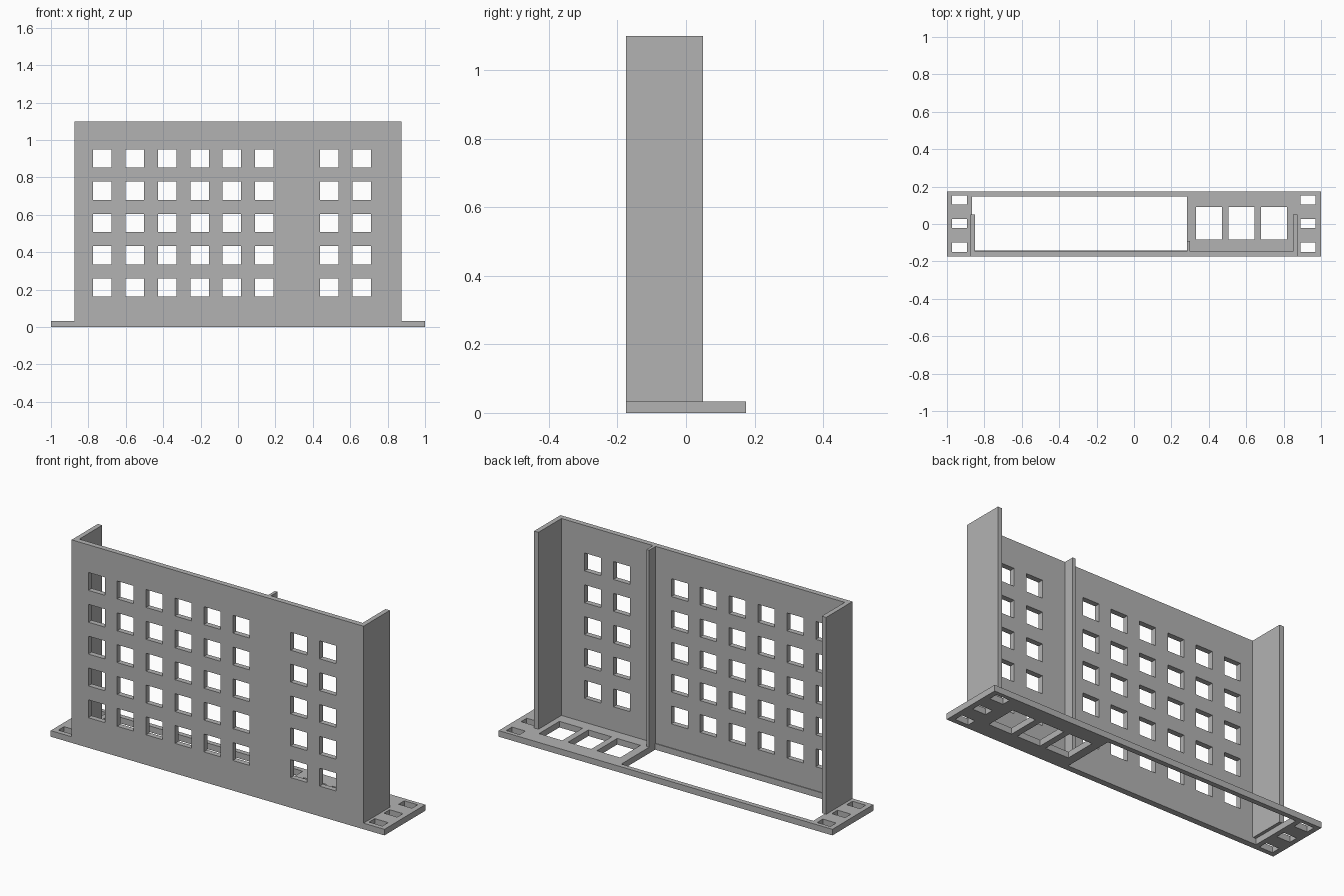
import bpy, bmesh
from mathutils import Vector

cube = bpy.data.objects.get("Cube")
if cube:
    bpy.data.objects.remove(cube, do_unlink=True)

grey = bpy.data.materials.new("plain grey")
grey.use_nodes = True
colour = (0.45, 0.45, 0.45, 1)
grey.diffuse_color = colour
grey.node_tree.nodes["Principled BSDF"].inputs["Base Color"].default_value = colour


def panel(name, outline, holes, depth, upright=False):
    """Flat slab with rectangular holes; rectangles are (u0, u1, v0, v1)."""
    rects = [outline] + holes
    us = sorted({round(u, 4) for r in rects for u in r[:2]})
    vs = sorted({round(v, 4) for r in rects for v in r[2:]})
    bm = bmesh.new()

    def point(u, v):
        return (u, depth[0], v) if upright else (u, v, depth[0])

    verts = {(u, v): bm.verts.new(point(u, v)) for u in us for v in vs}
    for u0, u1 in zip(us, us[1:]):
        for v0, v1 in zip(vs, vs[1:]):
            cu, cv = (u0 + u1) / 2, (v0 + v1) / 2
            if not any(a < cu < b and c < cv < d for a, b, c, d in holes):
                bm.faces.new([verts[k] for k in
                              ((u0, v0), (u1, v0), (u1, v1), (u0, v1))])
    bmesh.ops.delete(bm, geom=[v for v in bm.verts if not v.link_faces],
                     context='VERTS')
    # Thicken the sheet into a closed slab
    ext = bmesh.ops.extrude_face_region(bm, geom=bm.faces[:], use_keep_orig=True)
    step = depth[1] - depth[0]
    move = Vector((0, step, 0)) if upright else Vector((0, 0, step))
    bmesh.ops.translate(bm, vec=move, verts=[
        g for g in ext["geom"] if isinstance(g, bmesh.types.BMVert)])
    bmesh.ops.recalc_face_normals(bm, faces=bm.faces[:])
    mesh = bpy.data.meshes.new(name)
    bm.to_mesh(mesh)
    bm.free()
    mesh.materials.append(grey)
    obj = bpy.data.objects.new(name, mesh)
    bpy.context.collection.objects.link(obj)
    return obj


BASE, TOP, FRONT, INNER = 0.033, 1.1, -0.175, -0.146
SIDE = 0.875

# Base plate: long bay, three square openings, three slots at each end
base_holes = [(-0.866, 0.284, -0.142, 0.148)]
base_holes += [(x, x + 0.139, -0.084, 0.09) for x in (0.332, 0.505, 0.679)]
for y in (-0.149, -0.022, 0.104):
    base_holes += [(-0.973, -0.893, y, y + 0.049), (0.89, 0.97, y, y + 0.049)]
panel("base_plate", (-1, 1, FRONT, 0.175), base_holes, (0, BASE))

# Front wall: window grid with one blank column
windows = [(-0.775 + 0.1733 * i, -0.676 + 0.1733 * i,
            0.163 + 0.1725 * j, 0.26 + 0.1725 * j)
           for i in range(9) if i != 6 for j in range(5)]
panel("front_wall", (-SIDE, SIDE, BASE, TOP), windows, (FRONT, INNER), upright=True)

# Side walls and the narrow rib behind the blank column
panel("right_side_wall", (-SIDE, -0.849, INNER, 0.05), [], (BASE, TOP))
panel("left_side_wall", (0.849, SIDE, INNER, 0.05), [], (BASE, TOP))
panel("inner_rib", (0.284, 0.3, INNER, -0.09), [], (BASE, TOP))
